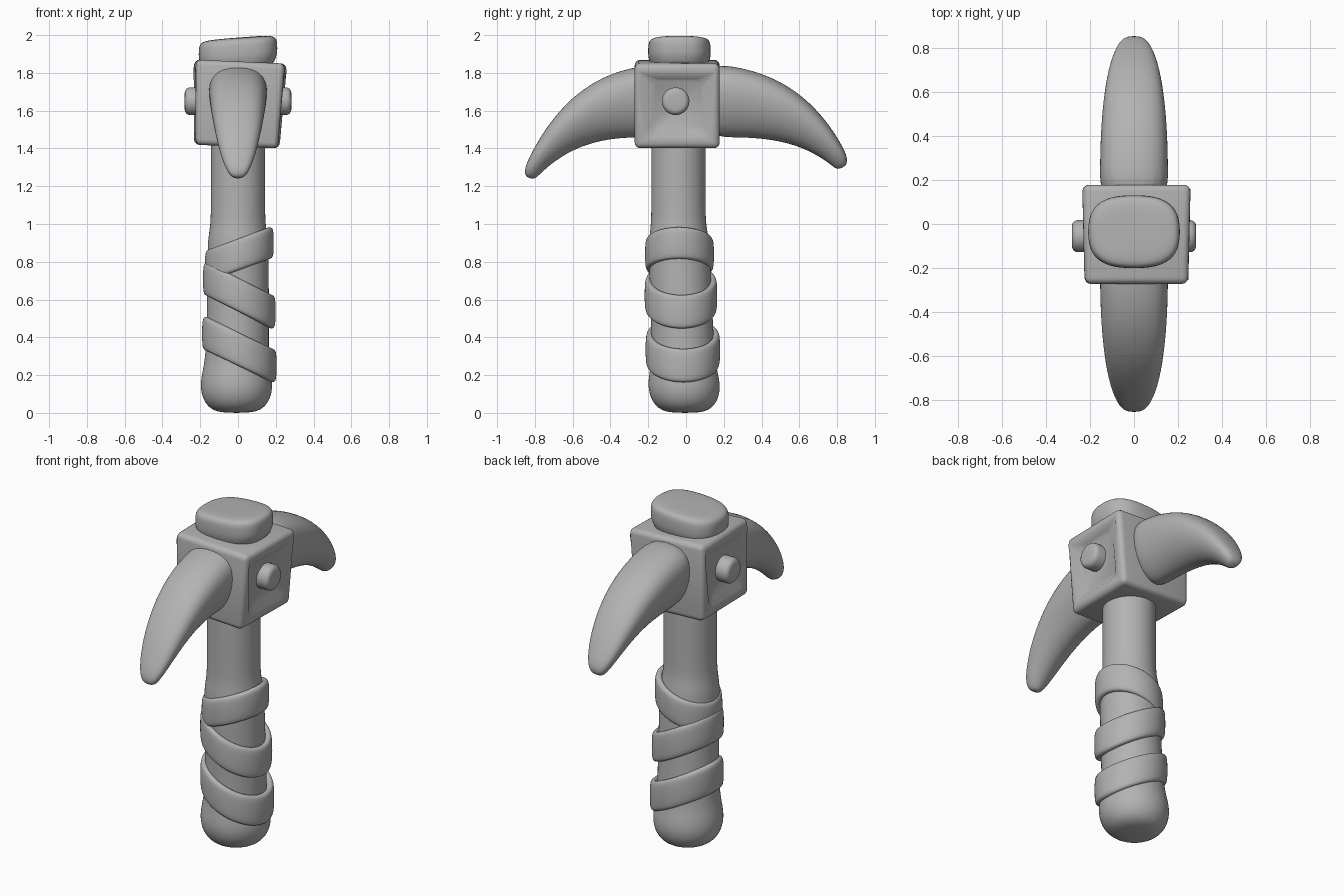
import bpy, bmesh
from math import sin, cos, pi, radians, copysign
from mathutils import Vector, Matrix

old = bpy.data.objects.get("Cube")
if old:
    bpy.data.objects.remove(old, do_unlink=True)

GREY = (0.45, 0.45, 0.45, 1)
clay = bpy.data.materials.new("plain_grey")
clay.use_nodes = True
clay.diffuse_color = GREY
clay.node_tree.nodes["Principled BSDF"].inputs["Base Color"].default_value = GREY


def finish(name, bm, subdiv=0, bevel=0):
    bmesh.ops.recalc_face_normals(bm, faces=bm.faces)
    mesh = bpy.data.meshes.new(name)
    bm.to_mesh(mesh)
    bm.free()
    mesh.shade_smooth()
    mesh.materials.append(clay)
    obj = bpy.data.objects.new(name, mesh)
    bpy.context.collection.objects.link(obj)
    if bevel:
        mod = obj.modifiers.new("rounding", 'BEVEL')
        mod.width, mod.segments = bevel, 4
    if subdiv:
        mod = obj.modifiers.new("smoothing", 'SUBSURF')
        mod.levels = mod.render_levels = subdiv
    return obj


def loft(name, rings, closed=False, subdiv=2):
    """Skin a row of point rings, capped or joined end to start."""
    bm = bmesh.new()
    loops = [[bm.verts.new(p) for p in ring] for ring in rings]
    pairs = list(zip(loops, loops[1:]))
    if closed:
        pairs.append((loops[-1], loops[0]))
    else:
        bm.faces.new(loops[0])
        bm.faces.new(loops[-1])
    for a, b in pairs:
        for i in range(len(a)):
            j = (i + 1) % len(a)
            bm.faces.new((a[i], a[j], b[j], b[i]))
    return finish(name, bm, subdiv)


def angles(n):
    return [2 * pi * i / n for i in range(n)]


def lean(z):
    """Front-to-back centre of the shaft at a height."""
    return -0.005 - 0.035 * min(z, 1)


# Shaft with its rounded pommel
shaft = [(.06, 0), (.13, .012), (.175, .06), (.193, .125), (.188, .19),
         (.172, .26), (.165, .4), (.165, .88), (.155, .95), (.146, 1.01),
         (.145, 1.1), (.145, 1.38), (.145, 1.85)]
loft("handle", [[(r * cos(a) + (0 if z > .3 else -.008), r * sin(a) + lean(z), z)
                 for a in angles(24)] for r, z in shaft])

# Tilted wraps: radius, height on the left, height on the right, half width
wraps = [("upper_wrap", .182, .90, .78, .085),
         ("middle_wrap", .192, .535, .71, .09),
         ("lower_wrap", .197, .25, .42, .09)]
for name, r, z_left, z_right, half in wraps:
    section = [(-.05, -half), (-.012, -half), (0, -half + .015), (.002, 0),
               (0, half - .015), (-.012, half), (-.05, half)]
    rings = []
    for a in angles(32):
        z = (z_left + z_right) / 2 + cos(a) * (z_left - z_right) / 2
        rings.append([((r + d) * cos(a) + .007, (r + d) * sin(a) + lean(z), z + h)
                      for d, h in section])
    loft(name, rings, closed=True)

# Rounded cap on top, slightly tilted
def rounded(c):
    return copysign(abs(c) ** .75, c)

cap = [(.86, 1.81), (.95, 1.86), (1, 1.885), (1, 1.94), (.97, 1.968),
       (.86, 1.983), (.5, 1.987)]
loft("top_cap", [[(.21 * s * rounded(cos(a)), .167 * s * rounded(sin(a)) - .035,
                   z + .08 * .21 * s * cos(a)) for a in angles(24)] for s, z in cap])

# Head block with dished sides
bm = bmesh.new()
bmesh.ops.create_cube(bm, size=1)
bmesh.ops.scale(bm, vec=(.49, .45, .45), verts=bm.verts)
for v in bm.verts:
    if v.co.z < 0:
        v.co.x *= .93
    if v.co.y < 0:
        v.co.x *= .96
sides = [f for f in bm.faces if abs(f.normal.x) > .9]
bmesh.ops.inset_individual(bm, faces=sides, thickness=.085, depth=0)
bmesh.ops.inset_individual(bm, faces=sides, thickness=.045, depth=-.025)
block = finish("head_block", bm, bevel=.045)
block.modifiers["rounding"].angle_limit = radians(40)
block.location = (.003, -.047, 1.635)
block.rotation_euler = (0, radians(2.5), 0)

# Round studs on both sides
for name, side in (("left_stud", 1), ("right_stud", -1)):
    bm = bmesh.new()
    turn = Matrix.Translation((side * .21, -.055, 1.65)) @ Matrix.Rotation(pi / 2, 4, 'Y')
    bmesh.ops.create_cone(bm, cap_ends=True, segments=32, radius1=.073,
                          radius2=.073, depth=.144, matrix=turn)
    finish(name, bm, bevel=.028)

# Curved horns: upper edge, lower edge (distance, height), half width
horn = [((.1, 1.845), (.1, 1.455), .157), ((.25, 1.84), (.25, 1.455), .157),
        ((.44, 1.785), (.38, 1.45), .153), ((.61, 1.67), (.51, 1.425), .14),
        ((.74, 1.515), (.63, 1.375), .118), ((.82, 1.375), (.73, 1.305), .088),
        ((.86, 1.285), (.785, 1.25), .055), ((.845, 1.245), (.805, 1.238), .025)]
for name, side, lift in (("front_horn", -1, 0), ("back_horn", 1, .06)):
    rings = []
    for top, bottom, width in horn:
        top, bottom = (Vector((0, side * y, z + lift * (max(y - .3, 0) / .55) ** 2))
                       for y, z in (top, bottom))
        mid, up = (top + bottom) / 2, (top - bottom) / 2
        rings.append([mid + up * (sin(a) + .3 * cos(a) ** 2)
                      + Vector((width * cos(a), 0, 0)) for a in angles(20)])
    loft(name, rings)
